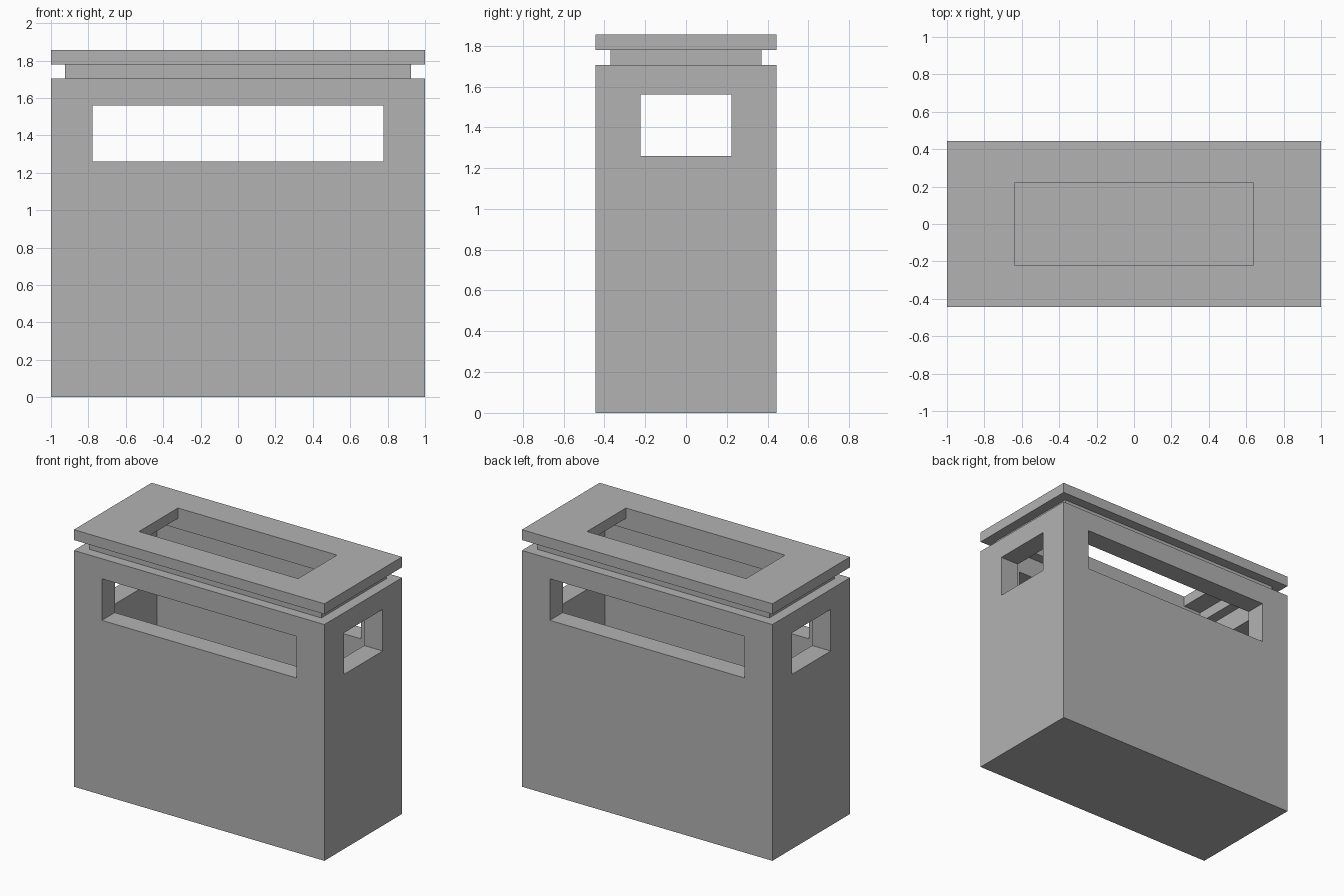
import bpy
import bmesh

cube = bpy.data.objects.get("Cube")
if cube:
    bpy.data.objects.remove(cube, do_unlink=True)

grey = bpy.data.materials.new("plain_grey")
grey.use_nodes = True
colour = (0.448, 0.448, 0.448, 1)
grey.diffuse_color = colour
grey.node_tree.nodes["Principled BSDF"].inputs["Base Color"].default_value = colour


def box(name, half_x, half_y, z0, z1):
    """Box centred on the z axis, given by half sizes and a height range."""
    bm = bmesh.new()
    bmesh.ops.create_cube(bm, size=2)
    for v in bm.verts:
        v.co.x *= half_x
        v.co.y *= half_y
        v.co.z = z1 if v.co.z > 0 else z0
    mesh = bpy.data.meshes.new(name)
    bm.to_mesh(mesh)
    bm.free()
    mesh.materials.append(grey)
    obj = bpy.data.objects.new(name, mesh)
    bpy.context.collection.objects.link(obj)
    return obj


def cut(target, half_x, half_y, z0, z1):
    """Subtract a box from the target and discard the cutter."""
    cutter = box("cutter", half_x, half_y, z0, z1)
    cutter.hide_render = True
    mod = target.modifiers.new("opening", "BOOLEAN")
    mod.operation = "DIFFERENCE"
    mod.solver = "EXACT"
    mod.object = cutter
    bpy.context.view_layer.objects.active = target
    bpy.ops.object.modifier_apply(modifier=mod.name)
    bpy.data.objects.remove(cutter, do_unlink=True)


HALF_X, HALF_Y, WALL = 1.0, 0.443, 0.148
FLOOR, BODY_TOP, NECK_TOP, CAP_TOP = 0.007, 1.705, 1.78, 1.855
SILL, LINTEL = 1.26, 1.56

# Thin floor under the hollow body
box("floor_plate", HALF_X, HALF_Y, 0, FLOOR)

# Tall hollow body, open at the top, with windows through all four walls
body = box("body", HALF_X, HALF_Y, FLOOR, BODY_TOP)
cut(body, HALF_X - WALL, HALF_Y - WALL, -1, 3)
cut(body, 0.777, 2, SILL, LINTEL)
cut(body, 2, 0.222, SILL, LINTEL)

# Recessed neck ring
neck = box("neck", 0.925, 0.37, BODY_TOP, NECK_TOP)
cut(neck, 0.777, 0.222, 1, 3)

# Cap slab with a rectangular opening
cap = box("cap", HALF_X, HALF_Y, NECK_TOP, CAP_TOP)
cut(cap, 0.635, 0.222, 1, 3)
